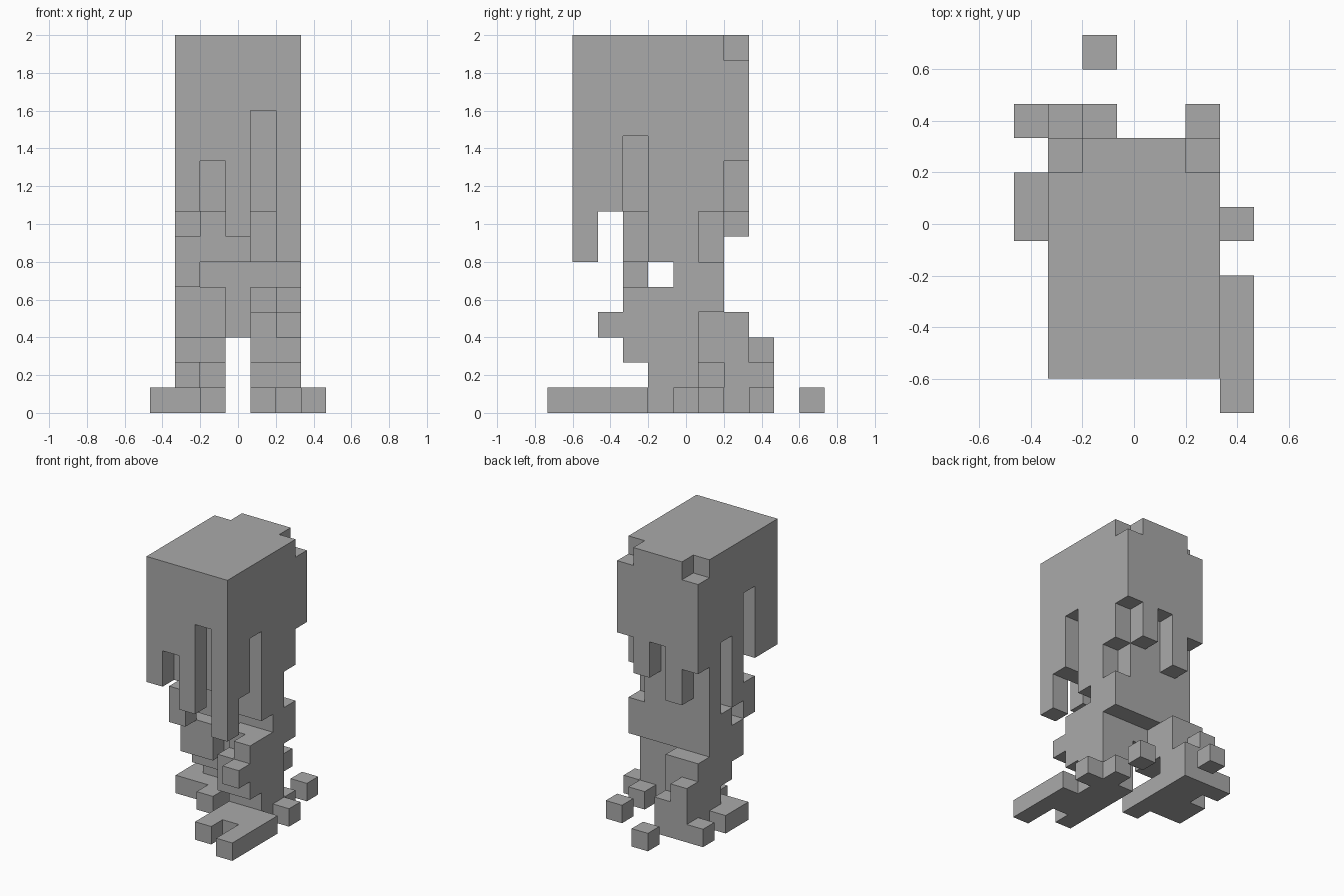
import bpy
import bmesh
from itertools import product
from mathutils import Vector

default_cube = bpy.data.objects.get("Cube")
if default_cube:
    bpy.data.objects.remove(default_cube, do_unlink=True)

UNIT = 2 / 15  # edge length of one block
HEAD_TOP = 14

stone = bpy.data.materials.new("stone grey")
stone.use_nodes = True
stone.diffuse_color = (0.4, 0.4, 0.4, 1)
stone.node_tree.nodes["Principled BSDF"].inputs["Base Color"].default_value = (0.4, 0.4, 0.4, 1)

parts = {}
occupied = set()


def span(value):
    """A single cell or an inclusive range of cells."""
    return range(value[0], value[1] + 1) if isinstance(value, tuple) else (value,)


def fill(part, x, y, z):
    """Add a box of blocks to a part."""
    cells = set(product(span(x), span(y), span(z))) - occupied
    parts.setdefault(part, set()).update(cells)
    occupied.update(cells)


def hang(part, x, y, bottom, top=HEAD_TOP):
    """Add a column of blocks hanging from the head."""
    fill(part, x, y, (bottom, top))


def build(name, cells):
    """Make a mesh from the exposed sides of the blocks."""
    bm = bmesh.new()
    for cell in sorted(cells):
        centre = Vector(cell) + Vector((0, 0, 0.5))
        for axis, sign in product(range(3), (-1, 1)):
            normal = Vector((0, 0, 0))
            normal[axis] = sign
            neighbour = tuple(int(a + b) for a, b in zip(cell, normal))
            if neighbour in occupied:
                continue
            u = Vector((0, 0, 0))
            u[(axis + 1) % 3] = 0.5
            v = normal.cross(u)
            middle = centre + normal * 0.5
            corners = (-u - v, u - v, u + v, v - u)
            bm.faces.new([bm.verts.new((middle + c) * UNIT) for c in corners])
    bmesh.ops.remove_doubles(bm, verts=bm.verts[:], dist=UNIT / 100)
    bmesh.ops.dissolve_limit(bm, angle_limit=0.01, verts=bm.verts[:], edges=bm.edges[:])
    mesh = bpy.data.meshes.new(name)
    bm.to_mesh(mesh)
    bm.free()
    mesh.materials.append(stone)
    bpy.context.collection.objects.link(bpy.data.objects.new(name, mesh))


# Solid core of the head
fill("head", x=(-1, 1), y=(-3, 1), z=(8, HEAD_TOP))

# Ragged front edge, from the model's right to its left
for x, bottom in zip(range(-2, 3), (8, 10, 7, 12, 6)):
    hang("front_strands", x, -4, bottom)

# Ragged back edge; its two outer columns have the top corner missing
for x, bottom in zip(range(-2, 3), (9, 7, 10, 8, 10)):
    hang("back_strands", x, 2, bottom, HEAD_TOP - (abs(x) == 2))

# Ragged sides, from front to back
for y, right, left in zip(range(-3, 2), (8, 12, 6, 10, 8), (8, 11, 6, 6, 8)):
    hang("right_strands", -2, y, right)
    hang("left_strands", 2, y, left)

# Neck, chest and hips
fill("neck", x=(-1, 0), y=-2, z=(6, 7))
fill("neck", x=(-1, 1), y=(-1, 1), z=(6, 7))
fill("torso", x=-2, y=1, z=(6, 7))
fill("torso", x=(-2, 2), y=(0, 1), z=(4, 5))
fill("torso", x=(-2, -1), y=-1, z=(3, 4))
fill("torso", x=(1, 2), y=-1, z=4)
fill("torso", x=0, y=0, z=3)
fill("right_arm_stub", x=-2, y=-2, z=(5, 6))

# Left leg with its stepped knee
fill("left_leg", x=(1, 2), y=(-1, 0), z=(1, 3))
fill("left_knee", x=2, y=-2, z=(2, 4))
fill("left_knee", x=1, y=-2, z=(2, 3))
fill("left_knee", x=2, y=-3, z=3)

# Left foot with its toes and loose blocks
fill("left_foot", x=1, y=(-4, 0), z=0)
fill("left_foot", x=2, y=(-3, 1), z=0)
fill("left_foot", x=3, y=(-5, -2), z=0)
fill("left_foot", x=3, y=0, z=0)
fill("left_heel_block", x=2, y=3, z=0)

# Right leg, with a hollow shin on the inside
fill("right_leg", x=(-2, -1), y=(0, 2), z=(2, 3))
fill("right_leg", x=-2, y=(1, 2), z=1)
fill("right_leg", x=-1, y=2, z=1)
fill("right_calf", x=-2, y=3, z=(0, 2))
fill("right_calf", x=-1, y=3, z=(0, 1))

# Right foot with its toes and a loose block behind
fill("right_foot", x=-1, y=(-1, 2), z=0)
fill("right_foot", x=-2, y=(0, 2), z=0)
fill("right_foot", x=-3, y=(0, 1), z=0)
fill("right_foot", x=-3, y=3, z=0)
fill("right_heel_block", x=-1, y=5, z=0)

for part_name, part_cells in parts.items():
    build(part_name, part_cells)
